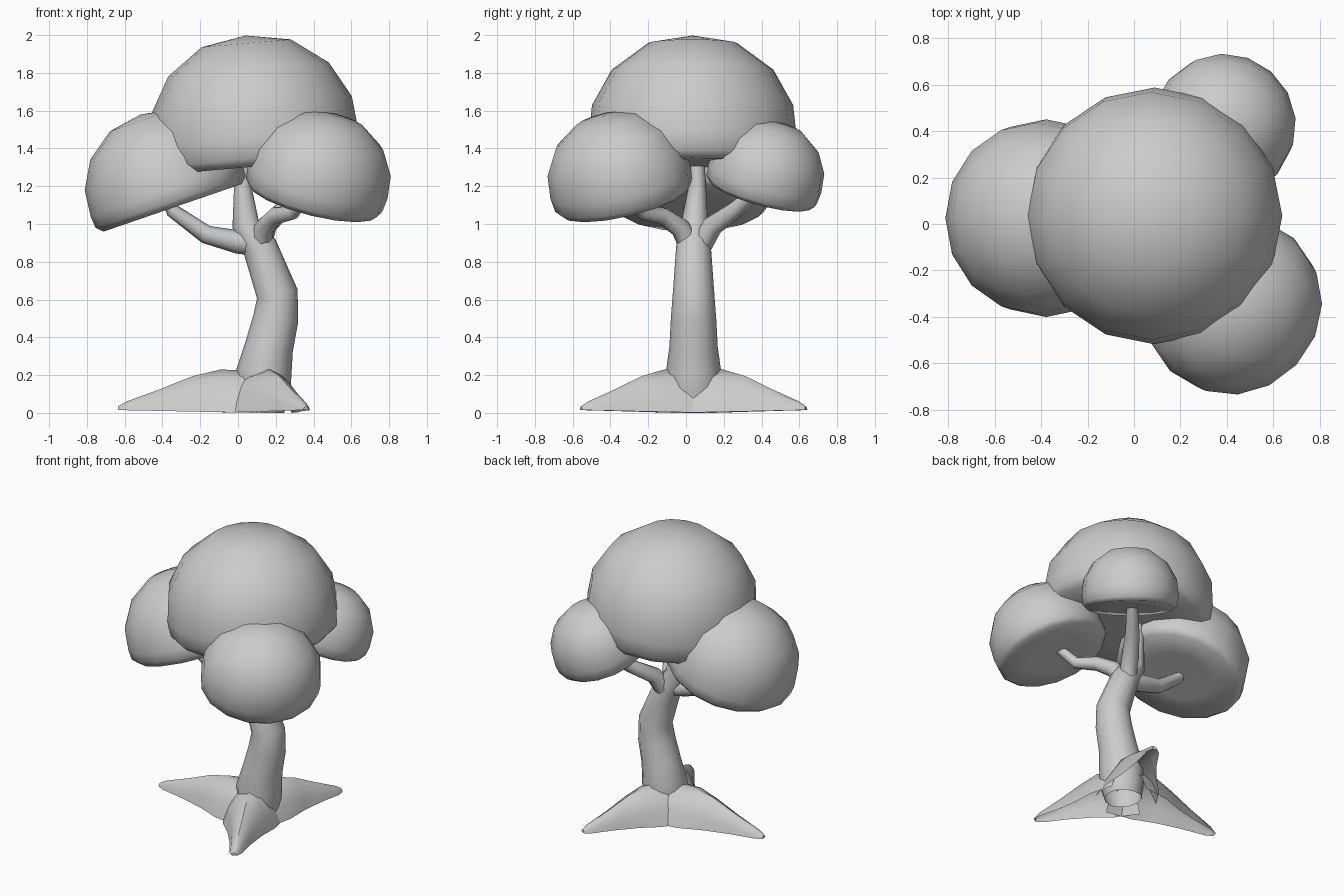
import bpy, bmesh, math
from mathutils import Vector, Matrix

if "Cube" in bpy.data.objects:
    bpy.data.objects.remove(bpy.data.objects["Cube"])


def finish(bm, name, angle):
    bmesh.ops.recalc_face_normals(bm, faces=bm.faces)
    mesh = bpy.data.meshes.new(name)
    bm.to_mesh(mesh)
    bm.free()
    ob = bpy.data.objects.new(name, mesh)
    bpy.context.collection.objects.link(ob)
    bpy.ops.object.select_all(action='DESELECT')
    bpy.context.view_layer.objects.active = ob
    ob.select_set(True)
    bpy.ops.object.shade_smooth_by_angle(angle=math.radians(angle))
    return ob


def bridge(bm, rings, closed=True):
    n = len(rings[0])
    for a, b in zip(rings, rings[1:]):
        for i in range(n if closed else n - 1):
            j = (i + 1) % n
            bm.faces.new((a[i], a[j], b[j], b[i]))


def tube(name, points, sides):
    """Tapered limb through (x, y, z, radius) points."""
    bm = bmesh.new()
    pos = [Vector(p[:3]) for p in points]
    rings = []
    for k, p in enumerate(points):
        tangent = pos[min(k + 1, len(pos) - 1)] - pos[max(k - 1, 0)]
        rot = Vector((0, 0, 1)).rotation_difference(tangent.normalized())
        ring = []
        for i in range(sides):
            a = math.tau * i / sides
            v = pos[k] + rot @ Vector((math.cos(a), math.sin(a), 0)) * p[3]
            v.z = max(v.z, 0)
            ring.append(bm.verts.new(v))
        rings.append(ring)
    bridge(bm, rings)
    bm.faces.new(rings[-1])
    return finish(bm, name, 50)


def root(name, start, tip, steps):
    """Ridge-shaped root, open below: steps are (t, ridge height, half width)."""
    start, tip = Vector(start), Vector(tip)
    side = (tip - start).orthogonal().normalized()
    section = ((-1, 0), (-0.8, 0.42), (-0.46, 0.84), (0, 1),
               (0.46, 0.84), (0.8, 0.42), (1, 0))
    bm = bmesh.new()
    rings = []
    for t, top, half in steps:
        c = start.lerp(tip, t)
        floor = 0.015 * t
        rings.append([bm.verts.new((*(c + side * u * half), floor + h * (top - floor)))
                      for u, h in section])
    bridge(bm, rings, closed=False)
    bm.faces.new(rings[-1])
    ob = finish(bm, name, 50)
    # An open shell: make sure its outside faces up
    if sum(p.normal.z for p in ob.data.polygons) < 0:
        ob.data.flip_normals()
    return ob


def foliage(name, centre, radius, lean, tilt, cut=0.22, wide=1.0, sides=16):
    """Ball with a flat underside, tilted so its outer side hangs lower."""
    low = math.degrees(math.acos(-cut))
    profile = [(k * math.sin(math.radians(a)), k * math.cos(math.radians(a)))
               for a, k in ((25, 1.02), (49, 1.025), (71, 1.02), (90, 1), (low - 4, 1))]
    profile += [(0.91, -cut - 0.01), (0.5, -cut)]
    mat = (Matrix.Translation(centre) @ Matrix.Rotation(lean, 4, 'Z')
           @ Matrix.Rotation(math.radians(tilt), 4, 'Y')
           @ Matrix.Diagonal((radius, radius * wide, radius, 1)))
    bm = bmesh.new()
    rings = [[bm.verts.new((r * math.cos(math.tau * i / sides),
                            r * math.sin(math.tau * i / sides), z))
              for i in range(sides)] for r, z in profile]
    bridge(bm, rings)
    for ring, z in ((rings[0], 1.0), (rings[-1], -cut)):
        pole = bm.verts.new((0, 0, z))
        for i in range(sides):
            bm.faces.new((ring[i], ring[(i + 1) % sides], pole))
    bmesh.ops.transform(bm, matrix=mat, verts=bm.verts)
    return finish(bm, name, 70)


# Canopy
foliage("top_foliage", (0.088, 0.035, 1.448), 0.552, math.pi, 5, 0.25)
foliage("left_foliage", (-0.378, 0.025, 1.178), 0.425, math.pi, 19)
foliage("front_right_foliage", (0.422, -0.347, 1.223), 0.372, math.atan2(-0.7, 0.75),
        20, 0.27, 1.05)
foliage("back_right_foliage", (0.382, 0.417, 1.24), 0.31, math.atan2(0.75, 0.65), 20, 0.26)

# Curved trunk
tube("trunk", [(0.125, 0.04, 0.0, 0.12), (0.135, 0.04, 0.1, 0.142),
               (0.138, 0.04, 0.22, 0.146),
               (0.165, 0.04, 0.35, 0.128), (0.20, 0.04, 0.5, 0.12),
               (0.208, 0.04, 0.63, 0.11), (0.115, 0.04, 0.88, 0.092),
               (0.04, 0.045, 1.0, 0.072), (0.025, 0.06, 1.2, 0.046),
               (0.03, 0.06, 1.38, 0.034)], 12)

# Branches
tube("left_branch", [(0.10, 0.04, 0.89, 0.06), (0.0, 0.035, 0.905, 0.062),
                     (-0.17, 0.03, 0.945, 0.049), (-0.345, 0.025, 1.07, 0.038),
                     (-0.39, 0.025, 1.18, 0.033)], 8)
tube("front_right_branch", [(0.12, 0.01, 0.90, 0.055), (0.14, -0.03, 0.98, 0.054),
                            (0.2, -0.13, 1.045, 0.047), (0.29, -0.23, 1.06, 0.038),
                            (0.36, -0.3, 1.16, 0.032)], 8)
tube("back_right_branch", [(0.12, 0.08, 0.88, 0.055), (0.15, 0.14, 0.99, 0.056),
                           (0.24, 0.27, 1.08, 0.046), (0.35, 0.4, 1.2, 0.034)], 8)

# Three spreading roots that merge into a skirt around the trunk
steps = [(0.0, 0.22, 0.20), (0.26, 0.23, 0.17), (0.46, 0.195, 0.115),
         (0.7, 0.125, 0.07), (0.94, 0.06, 0.04), (1.0, 0.035, 0.018)]
for name, tip in (("left_root", (-0.635, 0.04)), ("front_root", (0.36, -0.555)),
                  ("back_root", (0.36, 0.635))):
    root(name, (0.1, 0.04), tip, steps)
